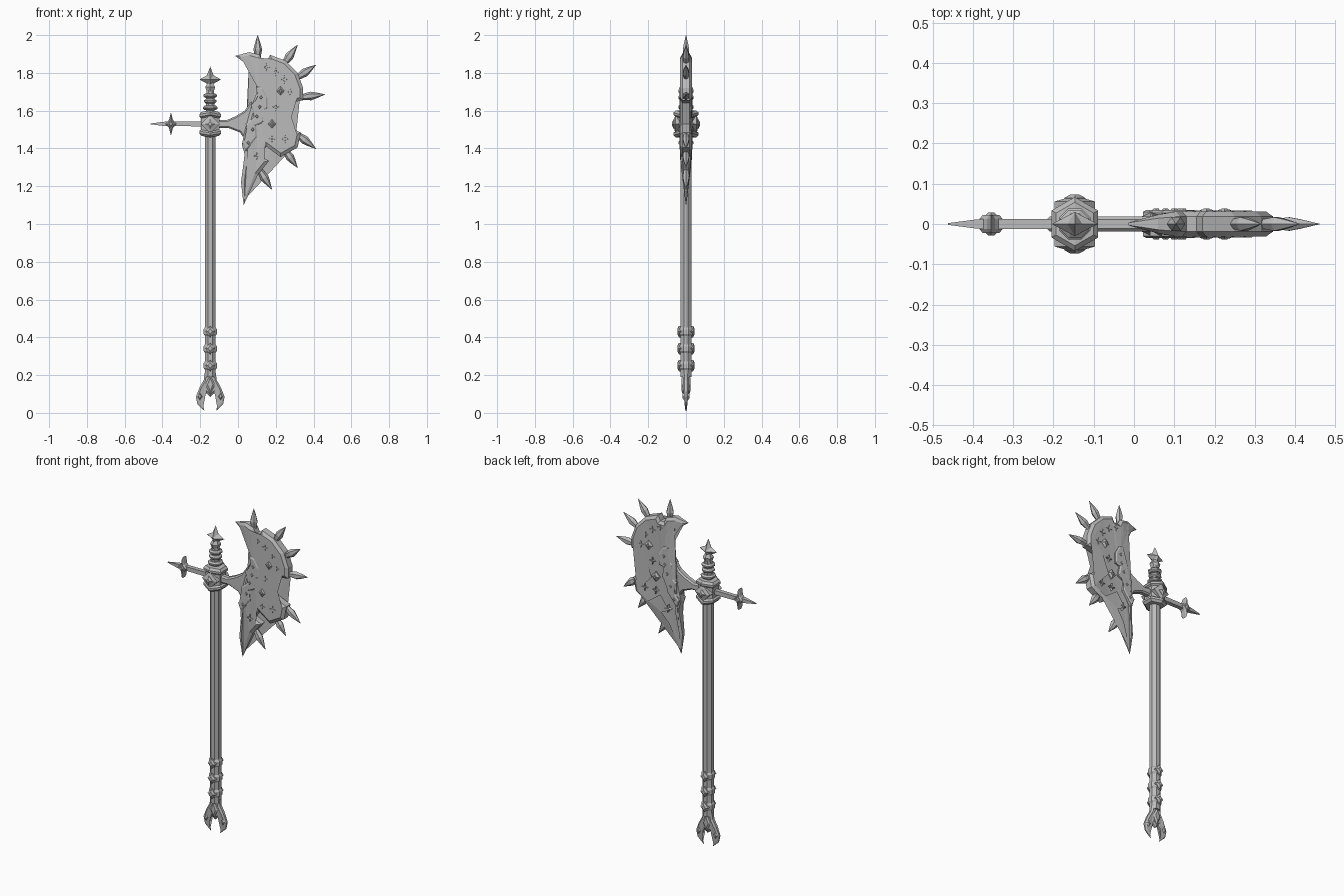
import bpy, bmesh, math
from mathutils import Vector, Matrix

cube = bpy.data.objects.get("Cube")
if cube:
    bpy.data.objects.remove(cube)

steel = bpy.data.materials.new("plain_grey")
steel.use_nodes = True
GREY = (0.5, 0.5, 0.5, 1)
steel.diffuse_color = GREY
steel.node_tree.nodes["Principled BSDF"].inputs["Base Color"].default_value = GREY

SX = -0.147   # shaft axis
HZ = 1.53     # height of the cross arm


def finish(name, bm):
    bmesh.ops.recalc_face_normals(bm, faces=bm.faces)
    me = bpy.data.meshes.new(name)
    bm.to_mesh(me)
    bm.free()
    me.materials.append(steel)
    ob = bpy.data.objects.new(name, me)
    bpy.context.collection.objects.link(ob)
    return ob


def skin(name, rings):
    """Join equal-length rings of points, capping both ends."""
    bm = bmesh.new()
    loops = [[bm.verts.new(p) for p in ring] for ring in rings]
    n = len(loops[0])
    for a, b in zip(loops, loops[1:]):
        for i in range(n):
            j = (i + 1) % n
            bm.faces.new((a[i], a[j], b[j], b[i]))
    caps = [bm.faces.new(loops[0]), bm.faces.new(loops[-1][::-1])]
    bmesh.ops.triangulate(bm, faces=caps)
    return finish(name, bm)


def inset(pts, t):
    """Move a clockwise outline inwards with a limited mitre."""
    out = []
    for i, p in enumerate(pts):
        p = Vector(p)
        d1 = (p - Vector(pts[i - 1])).normalized()
        d2 = (Vector(pts[(i + 1) % len(pts)]) - p).normalized()
        n1, n2 = Vector((d1.y, -d1.x)), Vector((d2.y, -d2.x))
        m = n1 + n2
        m.normalize()
        out.append(p + m * min(t / max(m.dot(n1), 0.1), t * 1.7))
    return out


def plate(name, pts, half, bevel, rim, taper=lambda x, z: 1):
    """Front-facing outline, mirrored in y, with a chamfered border."""
    rings = []
    for y, t in ((-half, bevel), (-rim, 0), (rim, 0), (half, bevel)):
        rings.append([(p[0], y * taper(*p), p[1]) for p in inset(pts, t)])
    return skin(name, rings)


def lathe(name, profile, sides, mat=Matrix(), turn=0.5, squash=1):
    rings = []
    for r, z in profile:
        ang = [2 * math.pi * (i + turn) / sides for i in range(sides)]
        rings.append([mat @ Vector((r * math.cos(a), r * squash * math.sin(a), z)) for a in ang])
    return skin(name, rings)


def star(cx, cz, w, h, waist):
    """Clockwise four-pointed star; waist 0.5 gives a plain diamond."""
    a, b = w * waist, h * waist
    return [(cx, cz + h), (cx + a, cz + b), (cx + w, cz), (cx + a, cz - b),
            (cx, cz - h), (cx - a, cz - b), (cx - w, cz), (cx - a, cz + b)]


def gem(name, pts, depth):
    """Outline at y = 0 rising to a point in front and behind."""
    bm = bmesh.new()
    vs = [bm.verts.new((x, 0, z)) for x, z in pts]
    cx, cz = (sum(c) / len(pts) for c in zip(*pts))
    for s in (-1, 1):
        tip = bm.verts.new((cx, s * depth, cz))
        for i, v in enumerate(vs):
            bm.faces.new((vs[i - 1], v, tip))
    return finish(name, bm)


def diamond(name, x, z, w, h, half):
    pts = [(x, z + h), (x + w, z), (x, z - h), (x - w, z)]
    plate(name, pts, half, w * 0.4, half - 0.008)


axis = Matrix.Translation((SX, 0, 0))

# Shaft and grip bands
lathe("shaft", [(0.031, 0.19), (0.031, 1.48)], 8, axis)
for i, z in enumerate((0.25, 0.34, 0.43)):
    lathe(f"grip_band_{i}", [(0.031, z - 0.022), (0.038, z - 0.012),
                             (0.038, z + 0.012), (0.031, z + 0.022)], 8, axis)
    diamond(f"grip_stud_{i}", SX, z, 0.026, 0.03, 0.046)

# Clawed pommel
half_claw = [(0.03, 0.21), (0.034, 0.175), (0.056, 0.135), (0.076, 0.085), (0.068, 0.045),
             (0.03, 0.01), (0.042, 0.05), (0.034, 0.085), (0.02, 0.105)]
claw = [(SX + x, z) for x, z in half_claw] + [(SX, 0.085)]
claw += [(SX - x, z) for x, z in reversed(half_claw)]
plate("pommel_claw", claw, 0.017, 0.009, 0.008, lambda x, z: min(1, 0.15 + z * 6))
diamond("pommel_gem", SX, 0.15, 0.026, 0.052, 0.024)
for s in (-1, 1):
    diamond(f"claw_stud_{s}", SX + s * 0.055, 0.088, 0.014, 0.02, 0.019)

# Hexagonal collar whose rims peak at the front and back ridges
collar = lathe("collar", [(0.032, -0.062), (0.054, -0.055), (0.067, -0.04), (0.067, -0.028),
                          (0.056, -0.022), (0.056, 0.022), (0.067, 0.028), (0.067, 0.04),
                          (0.054, 0.055), (0.032, 0.062)], 6, Matrix.Translation((SX, 0, HZ)))
for v in collar.data.vertices:
    v.co.z += math.copysign(0.3 * abs(v.co.y), v.co.z - HZ)
diamond("collar_plate", SX, HZ, 0.05, 0.05, 0.064)
diamond("collar_gem", SX, HZ, 0.026, 0.026, 0.073)

# Ringed neck and star finial
lathe("neck", [(0.026, 1.57), (0.022, 1.72)], 8, axis)
for i, (z, r) in enumerate(((1.615, 0.042), (1.65, 0.036), (1.68, 0.038))):
    lathe(f"neck_ring_{i}", [(r - 0.01, z - 0.012), (r, z - 0.004),
                             (r, z + 0.004), (r - 0.01, z + 0.012)], 8, axis)
lathe("finial_cup", [(0.018, 1.69), (0.03, 1.725), (0.012, 1.755)], 6, axis)
gem("finial_star", star(SX, 1.765, 0.057, 0.068, 0.32), 0.03)

# Rear spike with its star
rod = Matrix.Translation((SX, 0, HZ)) @ Matrix.Rotation(-math.pi / 2, 4, 'Y')
lathe("rear_spike", [(0.018, 0.04), (0.017, 0.235), (0.015, 0.25), (0.003, 0.315)], 4, rod)
plate("rear_star", star(-0.355, HZ, 0.029, 0.062, 0.35), 0.022, 0.006, 0.012)
diamond("rear_star_gem", -0.355, HZ, 0.016, 0.022, 0.028)

# Flared arm between collar and blade
arm = [(-0.11, 1.552), (-0.06, 1.55), (-0.01, 1.572), (0.035, 1.60), (0.07, 1.65), (0.11, 1.6),
       (0.09, 1.45), (0.04, 1.44), (0.01, 1.485), (-0.05, 1.508), (-0.11, 1.508)]
plate("arm", arm, 0.019, 0.008, 0.011)

# Blade, thinning towards the horn and the lower point
blade = [(-0.015, 1.89), (0.06, 1.91), (0.115, 1.895), (0.13, 1.865), (0.155, 1.865), (0.17, 1.895),
         (0.25, 1.865), (0.315, 1.80), (0.345, 1.72), (0.345, 1.655), (0.267, 1.64),
         (0.225, 1.53), (0.332, 1.485), (0.316, 1.405), (0.225, 1.355), (0.15, 1.41),
         (0.115, 1.36), (0.165, 1.335), (0.105, 1.26), (0.03, 1.10), (0.016, 1.22),
         (0.035, 1.37), (0.02, 1.42), (0.04, 1.51), (0.07, 1.62), (0.1, 1.70),
         (0.1, 1.78), (0.06, 1.835)]


def blade_taper(x, z):
    low = min(1, max(0.05, (z - 1.09) / 0.25))
    horn = min(1, max(0.15, (x + 0.03) / 0.12)) if z > 1.8 else 1
    return low * horn


plate("blade", blade, 0.031, 0.017, 0.019, blade_taper)

# Raised jagged inlay with a stepped border
inlay = [(0.095, 1.73), (0.13, 1.72), (0.157, 1.67), (0.157, 1.61), (0.125, 1.6),
         (0.137, 1.54), (0.095, 1.52), (0.1, 1.46), (0.04, 1.385), (0.022, 1.43),
         (0.058, 1.47), (0.04, 1.53), (0.085, 1.565), (0.068, 1.63), (0.105, 1.66)]
plate("inlay", inlay, 0.035, 0.008, 0.03)
for i, (x, z) in enumerate(((0.122, 1.67), (0.115, 1.62), (0.1, 1.57), (0.078, 1.5), (0.055, 1.43))):
    diamond(f"inlay_stud_{i}", x, z, 0.012, 0.014, 0.039)

# Large blade studs and small cross-shaped chips
for i, (x, z) in enumerate(((0.225, 1.705), (0.18, 1.53))):
    diamond(f"blade_stud_{i}", x, z, 0.027, 0.03, 0.036)
    diamond(f"blade_stud_gem_{i}", x, z, 0.014, 0.016, 0.039)
for i, (x, z) in enumerate(((0.15, 1.83), (0.2, 1.805), (0.245, 1.765), (0.275, 1.7),
                            (0.2, 1.62), (0.25, 1.45), (0.18, 1.45), (0.1, 1.36))):
    plate(f"blade_chip_{i}", star(x, z, 0.02, 0.022, 0.2), 0.033, 0.001, 0.03)

# Spikes around the blade edge: base and tip
spikes = [((0.105, 1.875), (0.104, 2.0)), ((0.245, 1.85), (0.315, 1.948)),
          ((0.315, 1.775), (0.412, 1.842)), ((0.335, 1.672), (0.46, 1.686)),
          ((0.315, 1.475), (0.412, 1.398)), ((0.25, 1.39), (0.315, 1.298)),
          ((0.115, 1.285), (0.18, 1.182))]
for i, (a, b) in enumerate(spikes):
    base, tip = Vector((a[0], 0, a[1])), Vector((b[0], 0, b[1]))
    d = tip - base
    n = d.length
    mat = Matrix.Translation(base) @ Matrix.Rotation(math.atan2(d.x, d.z), 4, 'Y')
    lathe(f"edge_spike_{i}", [(0.014, 0), (0.023, n * 0.4), (0.016, n * 0.62), (0.001, n)],
          6, mat, turn=0, squash=0.85)
